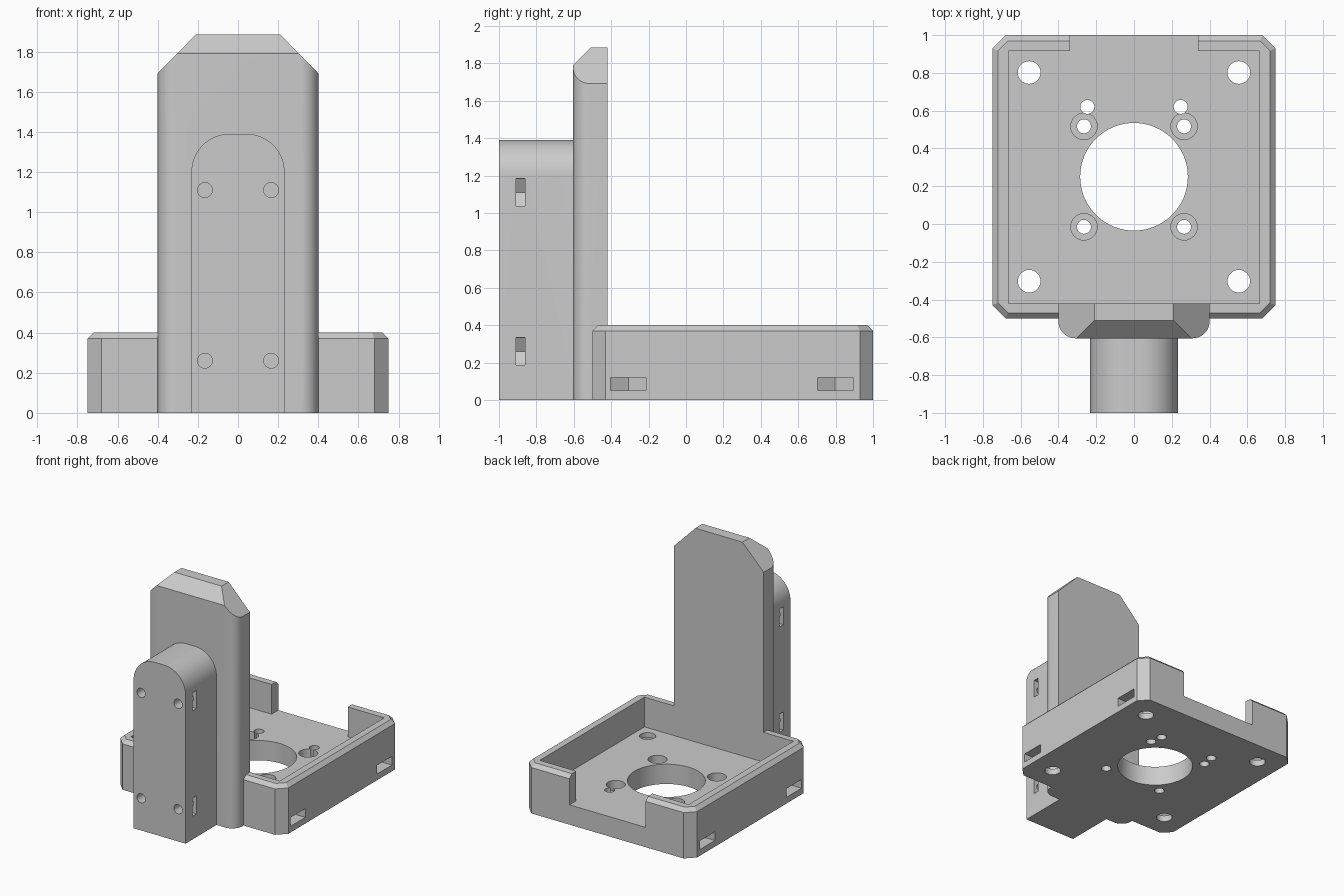
import bpy
import bmesh
from math import cos, sin, pi, radians
from mathutils import Vector

old = bpy.data.objects.get("Cube")
if old:
    bpy.data.objects.remove(old)

grey = bpy.data.materials.new("plain_grey")
grey.use_nodes = True
grey.diffuse_color = (0.6, 0.6, 0.6, 1)
grey.node_tree.nodes["Principled BSDF"].inputs["Base Color"].default_value = (0.6, 0.6, 0.6, 1)

# How a 2D outline point and a height map to space, per extrusion axis
AXES = {
    "x": lambda a, b, h: Vector((h, a, b)),
    "y": lambda a, b, h: Vector((a, h, b)),
    "z": lambda a, b, h: Vector((a, b, h)),
}


def prism(name, outline, axis, low, high, top_chamfer=0):
    """Extrude a 2D outline along an axis, optionally chamfering the end rim."""
    bm = bmesh.new()
    place = AXES[axis]
    face = bm.faces.new([bm.verts.new(place(a, b, low)) for a, b in outline])
    end = bmesh.ops.extrude_face_region(bm, geom=[face])["geom"]
    verts = [g for g in end if isinstance(g, bmesh.types.BMVert)]
    bmesh.ops.translate(bm, verts=verts, vec=place(0, 0, high - low))
    if top_chamfer:
        rim = [g for g in end if isinstance(g, bmesh.types.BMEdge)]
        bmesh.ops.bevel(bm, geom=rim, offset=top_chamfer, segments=1, affect="EDGES")
    bmesh.ops.recalc_face_normals(bm, faces=bm.faces)
    mesh = bpy.data.meshes.new(name)
    bm.to_mesh(mesh)
    bm.free()
    mesh.materials.append(grey)
    obj = bpy.data.objects.new(name, mesh)
    bpy.context.collection.objects.link(obj)
    return obj


def combine(target, other, operation):
    """Apply an exact boolean and remove the second solid."""
    other.hide_render = True
    mod = target.modifiers.new(operation.lower(), "BOOLEAN")
    mod.operation = operation
    mod.solver = "EXACT"
    mod.object = other
    bpy.context.view_layer.objects.active = target
    bpy.ops.object.modifier_apply(modifier=mod.name)
    bpy.data.objects.remove(other)


def rect(a0, a1, b0, b1):
    return [(a0, b0), (a1, b0), (a1, b1), (a0, b1)]


def circle(a, b, radius, sides=32):
    return [(a + radius * cos(2 * pi * i / sides), b + radius * sin(2 * pi * i / sides))
            for i in range(sides)]


def arc(a, b, radius, start, stop, steps=12):
    angles = [radians(start + (stop - start) * i / steps) for i in range(steps + 1)]
    return [(a + radius * cos(t), b + radius * sin(t)) for t in angles]


def cut(target, outline, axis, low, high):
    combine(target, prism("cutter", outline, axis, low, high), "DIFFERENCE")


# Main dimensions
W, FRONT, BACK, TOP, C = 0.75, -0.5, 1.0, 0.4, 0.07
FLOOR, PLATE_BACK, PLATE_FRONT = 0.16, -0.42, -0.605
PLATE_W, PLATE_TOP, ROUND = 0.4, 1.885, 0.09

# Square tray with chamfered corners and rim
tray = prism("motor_bracket", [
    (-W + C, FRONT), (W - C, FRONT), (W, FRONT + C), (W, BACK - C),
    (W - C, BACK), (-W + C, BACK), (-W, BACK - C), (-W, FRONT + C)],
    "z", 0, TOP, top_chamfer=0.03)

# Recessed floor and the opening in the back wall
cut(tray, rect(-0.665, 0.665, PLATE_BACK, 0.915), "z", FLOOR, 0.6)
cut(tray, rect(-0.34, 0.34, 0.8, 1.1), "z", FLOOR, 0.6)

# Upright plate: plan, front and side outlines intersected
plate = prism("upright_plate",
              [(PLATE_W, PLATE_BACK), (-PLATE_W, PLATE_BACK)]
              + arc(-PLATE_W + ROUND, PLATE_FRONT + ROUND, ROUND, 180, 270)
              + arc(PLATE_W - ROUND, PLATE_FRONT + ROUND, ROUND, 270, 360),
              "z", 0, PLATE_TOP)
combine(plate, prism("front_outline", [
    (-0.5, -0.1), (0.5, -0.1), (0.5, 1.59), (0.21, PLATE_TOP),
    (-0.21, PLATE_TOP), (-0.5, 1.59)], "y", -0.8, -0.3), "INTERSECT")
combine(plate, prism("side_outline", [
    (-0.7, -0.1), (-0.3, -0.1), (-0.3, 2), (-0.395, 2), (-0.7, 1.695)],
    "x", -0.6, 0.6), "INTERSECT")

# Round-topped boss on the front of the plate
boss = prism("front_boss",
             [(-0.232, 0), (0.232, 0)]
             + arc(0.042, 1.2, 0.19, 0, 90, 16) + arc(-0.042, 1.2, 0.19, 90, 180, 16),
             "y", -1, -0.55)

combine(tray, plate, "UNION")
combine(tray, boss, "UNION")

# Large centre opening
cut(tray, circle(0, 0.25, 0.285, 64), "z", -0.1, 0.3)

for side in (-1, 1):
    # Counterbored motor screw holes and the two extra small holes
    for y in (-0.015, 0.517):
        cut(tray, circle(side * 0.265, y, 0.07), "z", 0.08, 0.3)
        cut(tray, circle(side * 0.265, y, 0.037), "z", -0.1, 0.3)
    cut(tray, circle(side * 0.247, 0.62, 0.037), "z", -0.1, 0.3)

    # Corner holes with nut slots opening on the tray sides
    for y in (-0.303, 0.802):
        x = side * 0.555
        cut(tray, circle(x, y, 0.06), "z", -0.1, 0.3)
        cut(tray, circle(x, y - 0.005, 0.11, 6), "z", 0.05, 0.12)
        lo, hi = sorted((x, side * 0.9))
        cut(tray, rect(lo, hi, y - 0.1, y + 0.09), "z", 0.05, 0.12)

    # Boss screw holes with nut slots opening on the boss sides
    for z in (0.26, 1.11):
        x = side * 0.165
        cut(tray, circle(x, z, 0.037), "y", -1.1, -0.7)
        cut(tray, circle(x, z, 0.084, 6), "y", -0.91, -0.86)
        lo, hi = sorted((x, side * 0.3))
        cut(tray, rect(lo, hi, z - 0.073, z + 0.073), "y", -0.91, -0.86)

# Smooth the rounds and keep the edges sharp
bpy.ops.object.select_all(action="DESELECT")
tray.select_set(True)
bpy.context.view_layer.objects.active = tray
bpy.ops.object.shade_smooth_by_angle(angle=radians(25))
